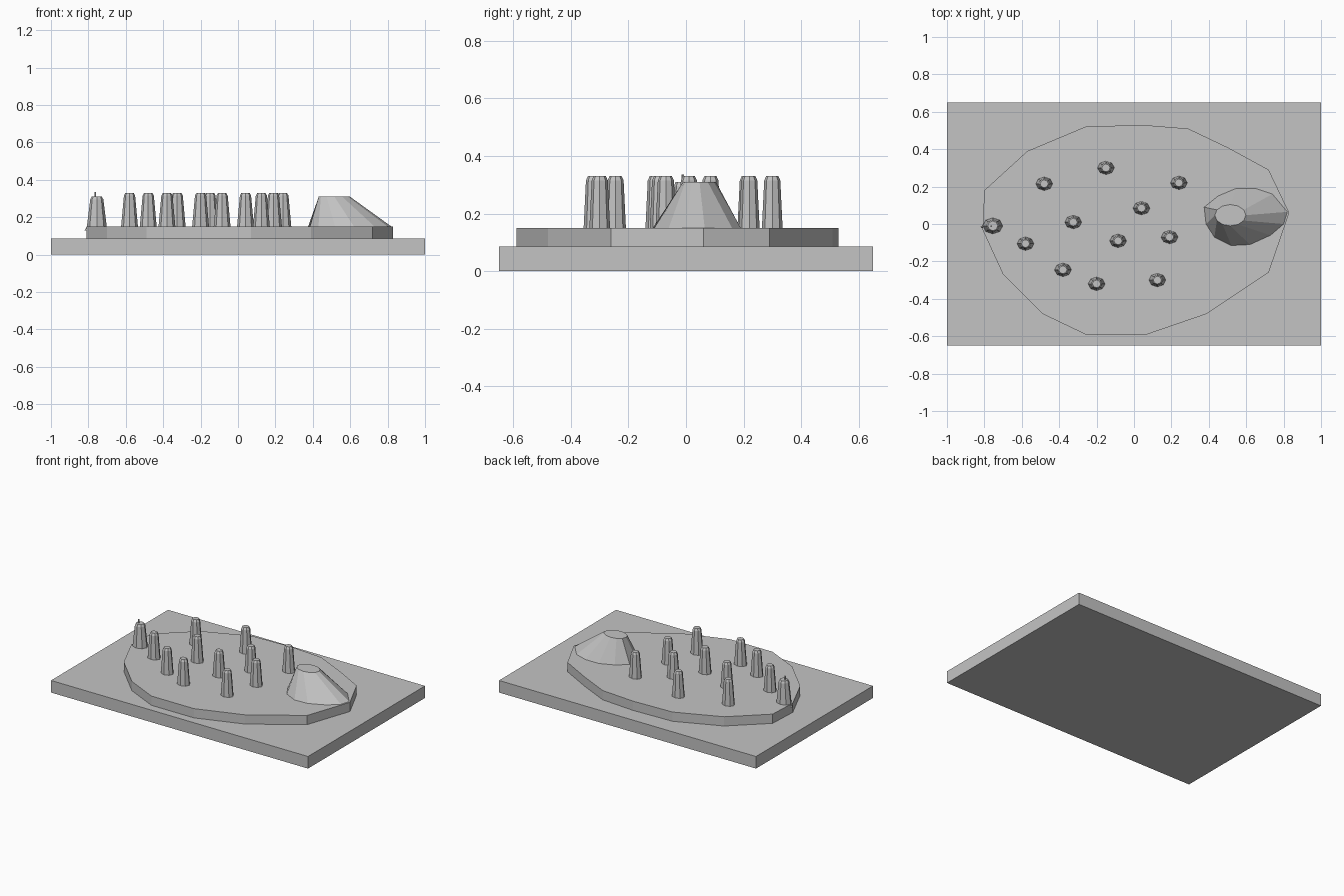
import bpy, bmesh
from math import cos, sin, tau

cube = bpy.data.objects.get("Cube")
if cube:
    bpy.data.objects.remove(cube, do_unlink=True)

grey = bpy.data.materials.new("plain grey")
grey.use_nodes = True
grey.diffuse_color = (0.55, 0.55, 0.55, 1)
grey.node_tree.nodes["Principled BSDF"].inputs["Base Color"].default_value = grey.diffuse_color


def loft(name, rings, location=(0, 0, 0)):
    """Flat-faced capped solid through rings of equal point count."""
    bm = bmesh.new()
    loops = [[bm.verts.new(p) for p in ring] for ring in rings]
    for low, high in zip(loops, loops[1:]):
        for i in range(len(low)):
            j = (i + 1) % len(low)
            bm.faces.new((low[i], low[j], high[j], high[i]))
    bm.faces.new(loops[0][::-1])
    bm.faces.new(loops[-1])
    bmesh.ops.recalc_face_normals(bm, faces=bm.faces)
    mesh = bpy.data.meshes.new(name)
    bm.to_mesh(mesh)
    bm.free()
    mesh.materials.append(grey)
    obj = bpy.data.objects.new(name, mesh)
    obj.location = location
    bpy.context.collection.objects.link(obj)
    return obj


def oval(x, y, rx, ry, z, sides, turn=0):
    return [(x + rx * cos(turn + tau * i / sides),
             y + ry * sin(turn + tau * i / sides), z) for i in range(sides)]


def slab(name, outline, bottom, top):
    return loft(name, [[(x, y, z) for x, y in outline] for z in (bottom, top)])


BASE_TOP, GROUND = 0.085, 0.15

# Rectangular base
slab("base", [(-1, -.65), (1, -.65), (1, .65), (-1, .65)], 0, BASE_TOP)

# Irregular raised island
island = [(.83, .06), (.72, .29), (.5, .41), (.29, .51), (.04, .53), (-.26, .52),
          (-.57, .39), (-.8, .18), (-.81, -.03), (-.7, -.27), (-.49, -.48),
          (-.26, -.59), (.07, -.59), (.39, -.48), (.72, -.26)]
slab("island", island, BASE_TOP, GROUND)

# Lopsided hill with flat summit
foot = [(.82, .065), (.74, .16), (.65, .19), (.545, .19), (.45, .15), (.375, .09),
        (.385, 0), (.43, -.07), (.52, -.115), (.62, -.11), (.73, -.06), (.8, 0)]
summit = oval(.515, .047, .083, .057, .31, len(foot))
loft("hill", [[(x, y, GROUND) for x, y in foot], summit])

# Tapered pegs with chamfered tops
pegs = [(-.48, .215), (-.15, .3), (.24, .22), (.04, .085), (-.325, .01), (-.58, -.105),
        (-.085, -.09), (.19, -.07), (-.38, -.245), (-.2, -.32), (.125, -.3)]
profile = [(.045, .036, GROUND), (.03, .028, .315), (.022, .021, .33)]
for n, spot in enumerate(pegs, 1):
    loft(f"peg_{n}", [oval(0, 0, rx, ry, z, 8) for rx, ry, z in profile], (*spot, 0))

# Wider peg at the island's edge, with a thin pin and a small toe
edge_profile = [(.055, .044, .135), (.035, .033, .295), (.027, .026, .31)]
loft("edge_peg", [oval(0, 0, rx, ry, z, 8) for rx, ry, z in edge_profile], (-.755, -.01, 0))
loft("edge_peg_pin", [oval(-.763, -.012, .005, .005, z, 6) for z in (.3, .335)])
loft("edge_peg_toe", [oval(-.79, -.015, .03, .015, .13, 6),
                      oval(-.785, -.015, .02, .012, .155, 6)])
